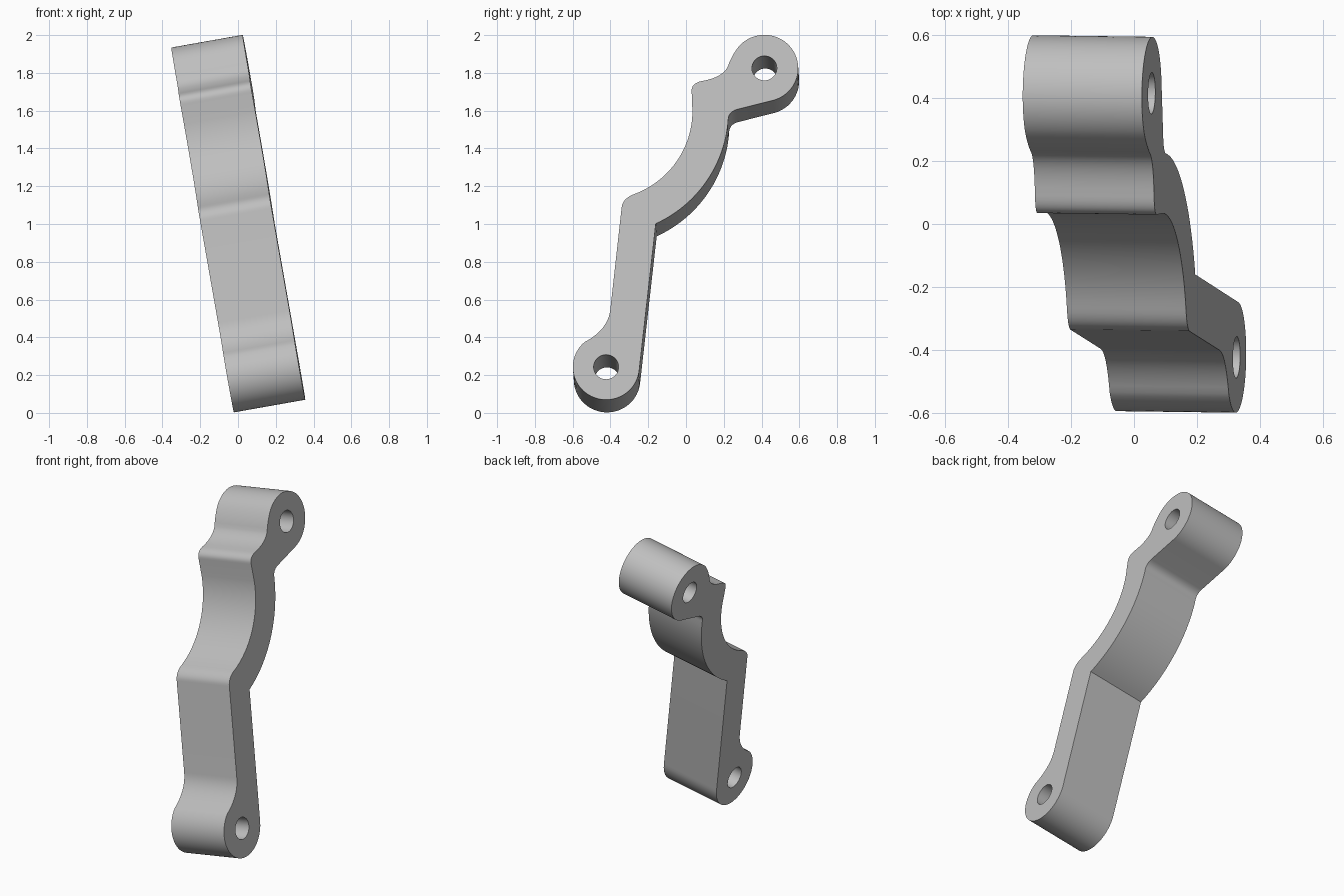
import bpy, bmesh, math
from mathutils import Vector

if "Cube" in bpy.data.objects:
    bpy.data.objects.remove(bpy.data.objects["Cube"], do_unlink=True)

# Thickness direction, leaning about ten degrees
SWEEP = Vector((-0.378, 0.005, -0.067))
SQUASH = 0.985
TOP, BOTTOM, BEND = (0.415, 1.825), (-0.423, 0.243), (-0.442, 1.597)


def arc(center, radius, start, end, steps):
    """Points (y, z) along an arc lying in the leaning side face."""
    pts = []
    for i in range(steps + 1):
        a = math.radians(start + (end - start) * i / steps)
        pts.append((center[0] + radius * math.cos(a),
                    center[1] + radius * math.sin(a) * SQUASH))
    return pts


def blend(p, c, q, steps=8):
    """Rounded corner from p to q pulled toward c, without its end points."""
    pts = []
    for i in range(1, steps):
        t = i / steps
        pts.append(tuple((1 - t) ** 2 * a + 2 * t * (1 - t) * b + t * t * d
                         for a, b, d in zip(p, c, q)))
    return pts


def on_face(p):
    """Lift a (y, z) point onto the outer side face."""
    y, z = p
    return Vector(((0.1414 + 0.005 * y - 0.067 * z) / 0.378, y, z))


# Outline sections
low_boss = arc(BOTTOM, 0.176, 131, 355, 40)
inner_bend = arc(BEND, 0.667, -65, -4, 24)
top_boss = arc(TOP, 0.179, -75, 138, 40)
outer_bend = arc(BEND, 0.476, 0, -69, 24)
neck_a, neck_b = (0.20, 1.775), (0.085, 1.757)
shin_top, shin_low = (-0.341, 1.085), (-0.401, 0.545)
underside = (0.268, 1.606)
lip = (0.03, 1.70)

outline = low_boss + inner_bend
outline += blend(inner_bend[-1], (0.224, 1.592), underside) + [underside]
outline += top_boss
outline += blend(top_boss[-1], (0.242, 1.895), (0.22, 1.83), 6) + [(0.22, 1.83)]
outline += blend((0.22, 1.83), (0.19, 1.775), neck_b) + [neck_b]
outline += blend(neck_b, (0.025, 1.745), lip) + [lip]
outline += outer_bend
outline += blend(outer_bend[-1], (-0.338, 1.135), shin_top) + [shin_top, shin_low]
outline += blend(shin_low, (-0.413, 0.44), low_boss[0], 12)

# Bracket: filled outline with two pin holes, swept to its thickness
bm = bmesh.new()
edges = []
for loop in (outline, arc(TOP, 0.066, 0, 350, 35), arc(BOTTOM, 0.066, 0, 350, 35)):
    verts = [bm.verts.new(on_face(p)) for p in loop]
    edges += [bm.edges.new((verts[i - 1], verts[i])) for i in range(len(verts))]
bmesh.ops.triangle_fill(bm, use_beauty=True, use_dissolve=False, edges=edges)
grown = bmesh.ops.extrude_face_region(bm, geom=bm.faces[:], use_keep_orig=True)
bmesh.ops.translate(bm, vec=SWEEP,
                    verts=[g for g in grown["geom"] if isinstance(g, bmesh.types.BMVert)])
bmesh.ops.recalc_face_normals(bm, faces=bm.faces[:])
mesh = bpy.data.meshes.new("link_arm")
bm.to_mesh(mesh)
bm.free()

arm = bpy.data.objects.new("link_arm", mesh)
bpy.context.collection.objects.link(arm)

# Plain grey material
grey = bpy.data.materials.new("plain grey")
grey.use_nodes = True
colour = (0.52, 0.52, 0.52, 1)
grey.diffuse_color = colour
grey.node_tree.nodes["Principled BSDF"].inputs["Base Color"].default_value = colour
mesh.materials.append(grey)

bpy.ops.object.select_all(action="DESELECT")
arm.select_set(True)
bpy.context.view_layer.objects.active = arm
bpy.ops.object.shade_smooth_by_angle(angle=math.radians(30))
